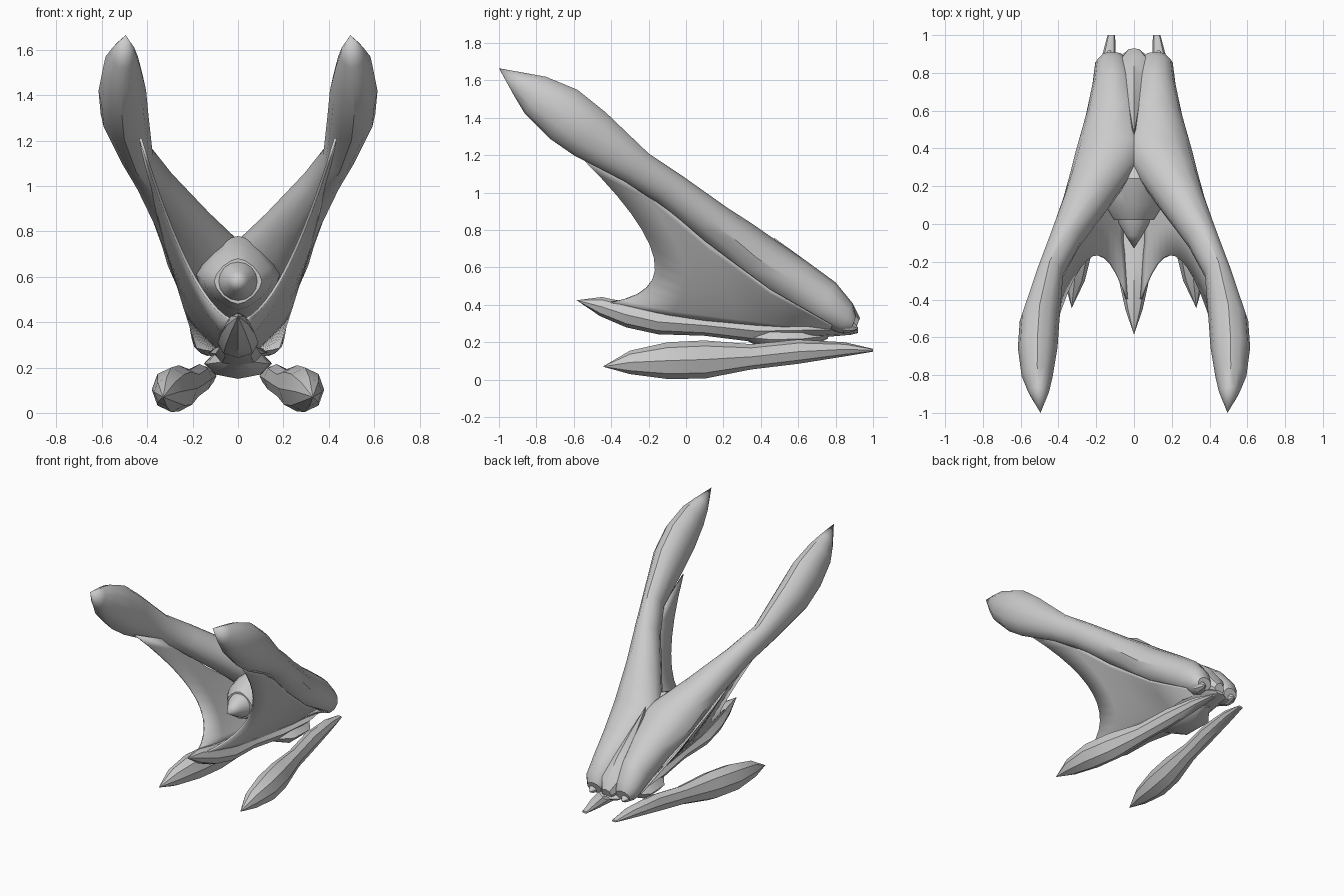
import bpy, bmesh, math
from mathutils import Vector


def finish(name, bm, mirror, thick=0, angle=35):
    bmesh.ops.remove_doubles(bm, verts=bm.verts[:], dist=0.0005)
    bmesh.ops.recalc_face_normals(bm, faces=bm.faces[:])
    me = bpy.data.meshes.new(name)
    bm.to_mesh(me)
    bm.free()
    ob = bpy.data.objects.new(name, me)
    bpy.context.collection.objects.link(ob)
    if thick:
        m = ob.modifiers.new("thickness", 'SOLIDIFY')
        m.thickness = thick
        m.offset = 0
    if mirror:
        ob.modifiers.new("mirror", 'MIRROR').use_clip = False
    bpy.ops.object.select_all(action='DESELECT')
    ob.select_set(True)
    bpy.context.view_layer.objects.active = ob
    bpy.ops.object.shade_smooth_by_angle(angle=math.radians(angle))
    return ob


def loft(name, stations, sides=12, mirror=False, power=1.0, angle=35):
    """station: top y, top z, bottom y, bottom z, x min, x max"""
    bm = bmesh.new()
    rings = []
    for ty, tz, by, bz, x0, x1 in stations:
        c = Vector(((x0 + x1) / 2, (ty + by) / 2, (tz + bz) / 2))
        up = Vector((0, ty - by, tz - bz)) / 2
        ring = []
        for i in range(sides):
            a = math.tau * i / sides
            ca, sa = math.cos(a), math.sin(a)
            ca = math.copysign(abs(ca) ** power, ca)
            sa = math.copysign(abs(sa) ** power, sa)
            ring.append(bm.verts.new(c + Vector(((x1 - x0) / 2 * ca, 0, 0)) + up * sa))
        rings.append(ring)
    for a, b in zip(rings, rings[1:]):
        for i in range(sides):
            j = (i + 1) % sides
            bm.faces.new((a[i], a[j], b[j], b[i]))
    bm.faces.new(rings[0])
    bm.faces.new(rings[-1][::-1])
    return finish(name, bm, mirror, angle=angle)


# Upper prongs, merging into the back of the hull
loft("upper_prong", [
    (-1.0, 1.665, -1.0, 1.665, .495, .495),
    (-.86, 1.64, -.92, 1.52, .45, .56),
    (-.75, 1.62, -.86, 1.42, .43, .595),
    (-.58, 1.55, -.73, 1.29, .405, .615),
    (-.43, 1.43, -.60, 1.20, .395, .605),
    (-.20, 1.21, -.33, 1.06, .375, .52),
    (-.02, 1.09, -.16, .95, .28, .455),
    (.22, .92, .05, .77, .11, .375),
    (.36, .83, .20, .64, .00, .335),
    (.46, .76, .30, .54, -.08, .31),
    (.65, .63, .50, .42, -.04, .255),
    (.80, .52, .68, .31, 0, .22),
    (.89, .41, .82, .25, .03, .205),
    (.91, .34, .88, .26, .06, .17)], mirror=True)

# Lower centre prong
loft("centre_prong", [
    (-.585, .425, -.585, .425, 0, 0),
    (-.45, .442, -.46, .34, -.045, .045),
    (-.32, .415, -.32, .28, -.075, .075),
    (-.15, .375, -.15, .243, -.09, .09),
    (.10, .345, .10, .235, -.08, .08),
    (.38, .32, .38, .20, -.10, .10),
    (.65, .31, .65, .22, -.13, .13),
    (.88, .29, .88, .24, -.09, .09),
    (.92, .275, .92, .25, -.03, .03)], sides=8)

# Lower side legs
loft("lower_leg", [
    (-.445, .07, -.445, .07, .33, .33),
    (-.30, .155, -.30, .03, .26, .37),
    (-.10, .20, -.10, .004, .21, .38),
    (.10, .21, .10, .006, .18, .34),
    (.35, .19, .35, .055, .155, .265),
    (.60, .215, .60, .085, .115, .225),
    (.85, .20, .85, .125, .095, .18),
    (1.0, .165, 1.0, .15, .10, .14)], sides=8, mirror=True)

# Keel and struts that carry the legs
loft("keel", [
    (.30, .24, .30, .22, -.03, .03),
    (.45, .28, .45, .15, -.14, .14),
    (.62, .28, .62, .155, -.15, .15),
    (.76, .25, .76, .22, -.04, .04)], sides=8)

# Spindle wedge in the rear valley
loft("rear_spine", [
    (.47, .76, .47, .72, 0, 0),
    (.65, .63, .56, .48, -.04, .04),
    (.80, .51, .70, .36, -.07, .07),
    (.89, .41, .80, .27, -.095, .095),
    (.93, .33, .90, .25, -.04, .04)], sides=8)

# Small rear nozzles
loft("rear_nozzle", [
    (.84, .35, .84, .25, .09, .18),
    (.89, .315, .89, .255, .10, .16),
    (.92, .28, .92, .27, .125, .135)], sides=8, mirror=True)

# Diamond pod with a rimmed round mouth and a nose cone
loft("pod_shell", [
    (.02, .665, .02, .495, -.085, .085),
    (.02, .68, .02, .48, -.105, .105),
    (.10, .735, .10, .455, -.155, .155),
    (.24, .78, .24, .44, -.185, .185),
    (.48, .66, .42, .40, -.15, .15)], sides=16, power=1.25)
loft("pod_nose", [
    (-.13, .58, -.13, .58, 0, 0),
    (-.06, .625, -.06, .535, -.045, .045),
    (.0, .66, .0, .50, -.08, .08),
    (.04, .67, .04, .49, -.09, .09)], sides=16)

# Webs stretched from upper prongs to the centre prong: upper, control, lower
rails = [((.43, -.58, 1.21), (.21, .16, .49), (.03, -.42, .41)),
         ((.40, -.28, 1.07), (.22, .18, .50), (.05, -.12, .34)),
         ((.32, .10, .74), (.22, .25, .48), (.06, .30, .29)),
         ((.24, .45, .48), (.18, .46, .38), (.08, .50, .28)),
         ((.18, .78, .29), (.14, .78, .28), (.09, .78, .27))]
bm = bmesh.new()
rows = []
for u, c, l in rails:
    u, c, l = Vector(u), Vector(c), Vector(l)
    rows.append([bm.verts.new(u * (1 - t) ** 2 + c * 2 * t * (1 - t) + l * t * t)
                 for t in (k / 12 for k in range(13))])
for a, b in zip(rows, rows[1:]):
    for k in range(12):
        bm.faces.new((a[k], a[k + 1], b[k + 1], b[k]))
finish("web", bm, True, thick=.012)
